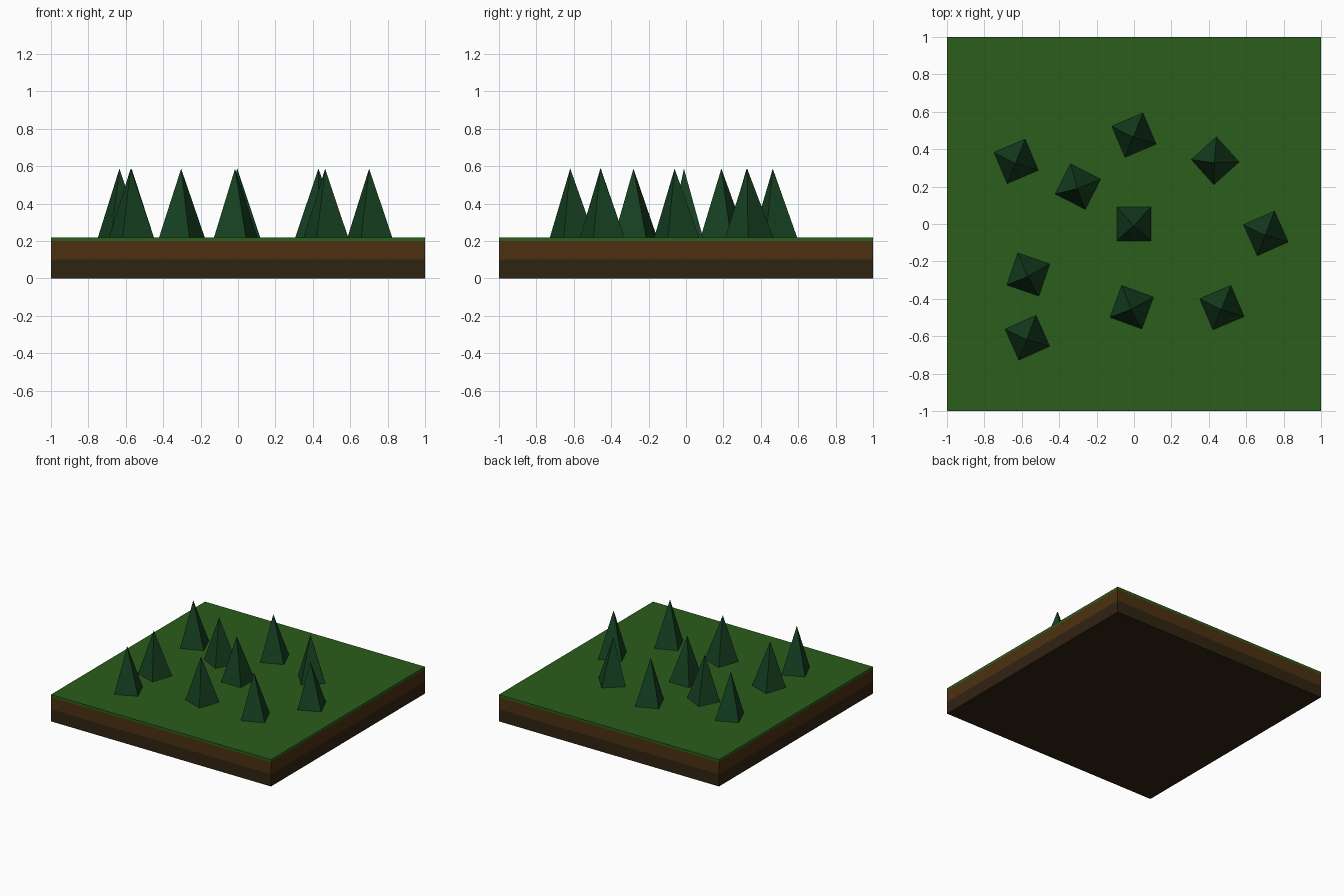
import bpy, bmesh, math
from mathutils import Matrix, Vector

if "Cube" in bpy.data.objects:
    bpy.data.objects.remove(bpy.data.objects["Cube"])


def material(name, rgb):
    m = bpy.data.materials.new(name)
    m.diffuse_color = (*rgb, 1)
    m.use_nodes = True
    m.node_tree.nodes["Principled BSDF"].inputs["Base Color"].default_value = m.diffuse_color
    return m


def add_object(name, bm, mat):
    bmesh.ops.recalc_face_normals(bm, faces=bm.faces)
    me = bpy.data.meshes.new(name)
    bm.to_mesh(me)
    bm.free()
    me.materials.append(mat)
    ob = bpy.data.objects.new(name, me)
    bpy.context.collection.objects.link(ob)
    return ob


def layer(name, z0, z1, mat):
    bm = bmesh.new()
    bmesh.ops.create_cube(bm, size=1, matrix=Matrix.Translation((0, 0, (z0 + z1) / 2))
                          @ Matrix.Diagonal((2, 2, z1 - z0, 1)))
    return add_object(name, bm, mat)


def tree(name, x, y, angle, mat):
    # Four-sided pyramid whose tip sits slightly off centre
    bm = bmesh.new()
    a = math.radians(angle)
    base = []
    for i in range(4):
        t = a + math.radians(45 + 90 * i)
        base.append(bm.verts.new((TREE_R * math.cos(t), TREE_R * math.sin(t), 0)))
    tip = bm.verts.new(Vector((-0.004, -0.011, TREE_H)))
    bm.faces.new(base)
    for i in range(4):
        bm.faces.new((base[i], base[(i + 1) % 4], tip))
    ob = add_object(name, bm, mat)
    ob.location = (x, y, GROUND)
    return ob


GROUND, TREE_H, TREE_R = 0.22, 0.367, 0.128

# Ground layers
layer("lower_soil", 0, 0.10, material("dark_soil", (0.03, 0.017, 0.006)))
layer("upper_soil", 0.10, 0.20, material("soil", (0.072, 0.03, 0.005)))
layer("grass", 0.20, GROUND, material("grass_green", (0.024, 0.11, 0.011)))

# Trees: x, y, rotation
leaf = material("tree_green", (0.008, 0.052, 0.015))
TREES = [
    (0, 0, 0), (-0.63, 0.335, 23), (-0.30, 0.20, -27), (0, 0.475, 23),
    (0.434, 0.338, 42), (0.705, -0.05, 24), (-0.565, -0.27, -19),
    (-0.57, -0.608, 24), (-0.012, -0.445, -20), (0.47, -0.447, 23),
]
for n, (x, y, angle) in enumerate(TREES, 1):
    tree(f"tree_{n}", x, y, angle, leaf)
